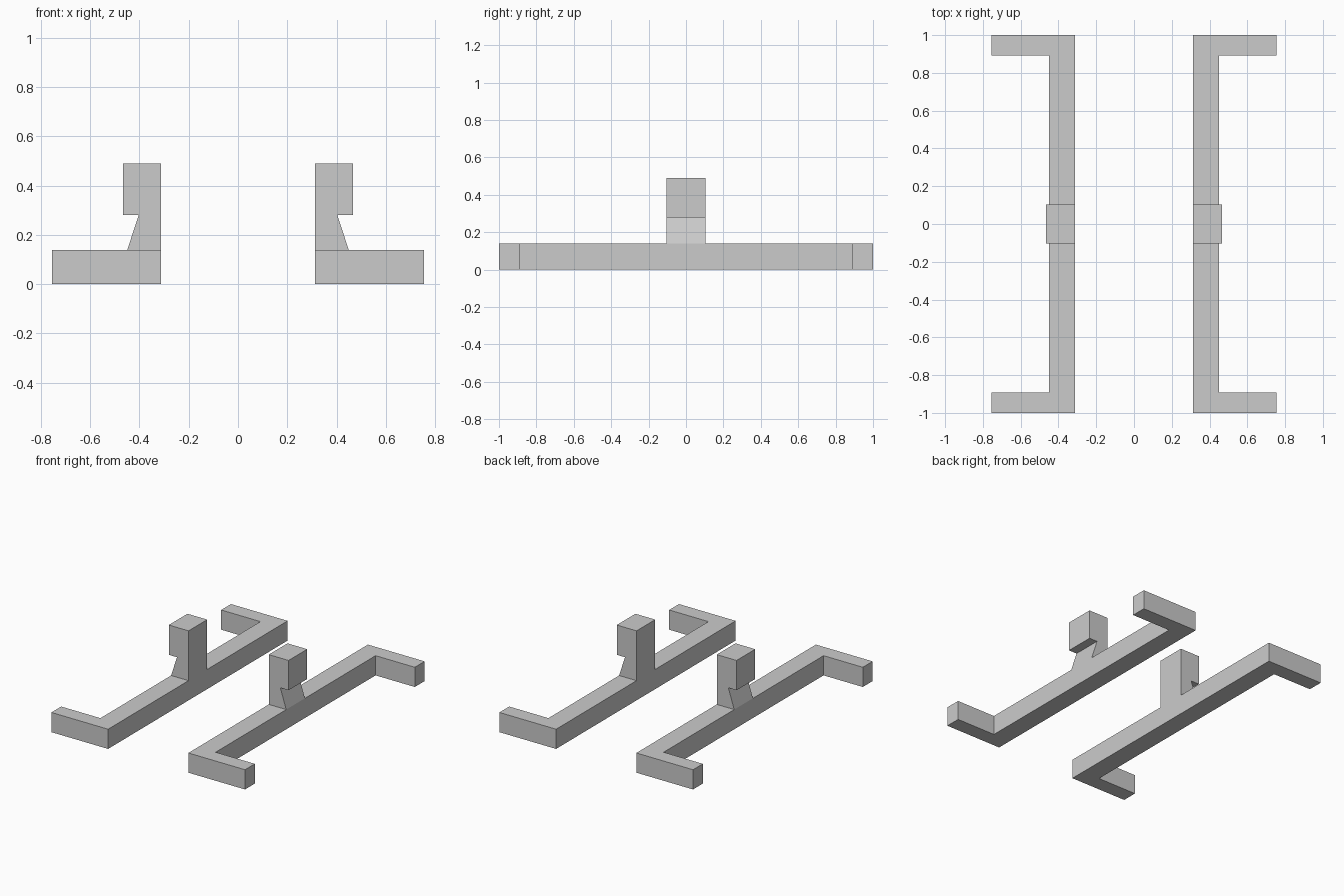
import bpy, bmesh, math
from mathutils import Vector

if "Cube" in bpy.data.objects:
    bpy.data.objects.remove(bpy.data.objects["Cube"])


def extrude_profile(name, points, offset):
    """Closed prism from a planar outline swept along an offset."""
    bm = bmesh.new()
    face = bm.faces.new([bm.verts.new(p) for p in points])
    ext = bmesh.ops.extrude_face_region(bm, geom=[face], use_keep_orig=True)
    moved = [v for v in ext["geom"] if isinstance(v, bmesh.types.BMVert)]
    bmesh.ops.translate(bm, vec=Vector(offset), verts=moved)
    bmesh.ops.recalc_face_normals(bm, faces=bm.faces)
    mesh = bpy.data.meshes.new(name)
    bm.to_mesh(mesh)
    bm.free()
    obj = bpy.data.objects.new(name, mesh)
    bpy.context.collection.objects.link(obj)
    return obj


X_IN, X_BAR, X_ARM, X_HOOK, X_NECK = 0.313, 0.449, 0.755, 0.467, 0.403
Y_ARM, Y_HOOK = 0.891, 0.104
Z_BAR, Z_NECK, Z_TOP = 0.139, 0.28, 0.49

# C-shaped foot rail: long bar with an outward arm at each end
rail = extrude_profile("bracket_pair", [(x, y, 0) for x, y in (
    (X_IN, -1), (X_ARM, -1), (X_ARM, -Y_ARM), (X_BAR, -Y_ARM),
    (X_BAR, Y_ARM), (X_ARM, Y_ARM), (X_ARM, 1), (X_IN, 1))], (0, 0, Z_BAR))

# Hooked post: tapered neck under an overhanging head, sunk into the bar
post = extrude_profile("hooked_post", [(x, -Y_HOOK, z) for x, z in (
    (X_IN, Z_BAR / 2), (X_BAR, Z_BAR / 2), (X_BAR, Z_BAR), (X_NECK, Z_NECK),
    (X_HOOK, Z_NECK), (X_HOOK, Z_TOP), (X_IN, Z_TOP))], (0, 2 * Y_HOOK, 0))

# Fuse post and rail into one solid
union = rail.modifiers.new("join_post", 'BOOLEAN')
union.operation = 'UNION'
union.solver = 'EXACT'
union.object = post
bpy.context.view_layer.objects.active = rail
bpy.ops.object.modifier_apply(modifier=union.name)
bpy.data.objects.remove(post)

# Clean leftover coplanar edges
bm = bmesh.new()
bm.from_mesh(rail.data)
bmesh.ops.dissolve_limit(bm, angle_limit=math.radians(1),
                         verts=bm.verts, edges=bm.edges)
bm.to_mesh(rail.data)
bm.free()

# Matching bracket on the other side
mirror = rail.modifiers.new("mirror", 'MIRROR')
mirror.use_axis[0] = True
mirror.use_mirror_merge = False
